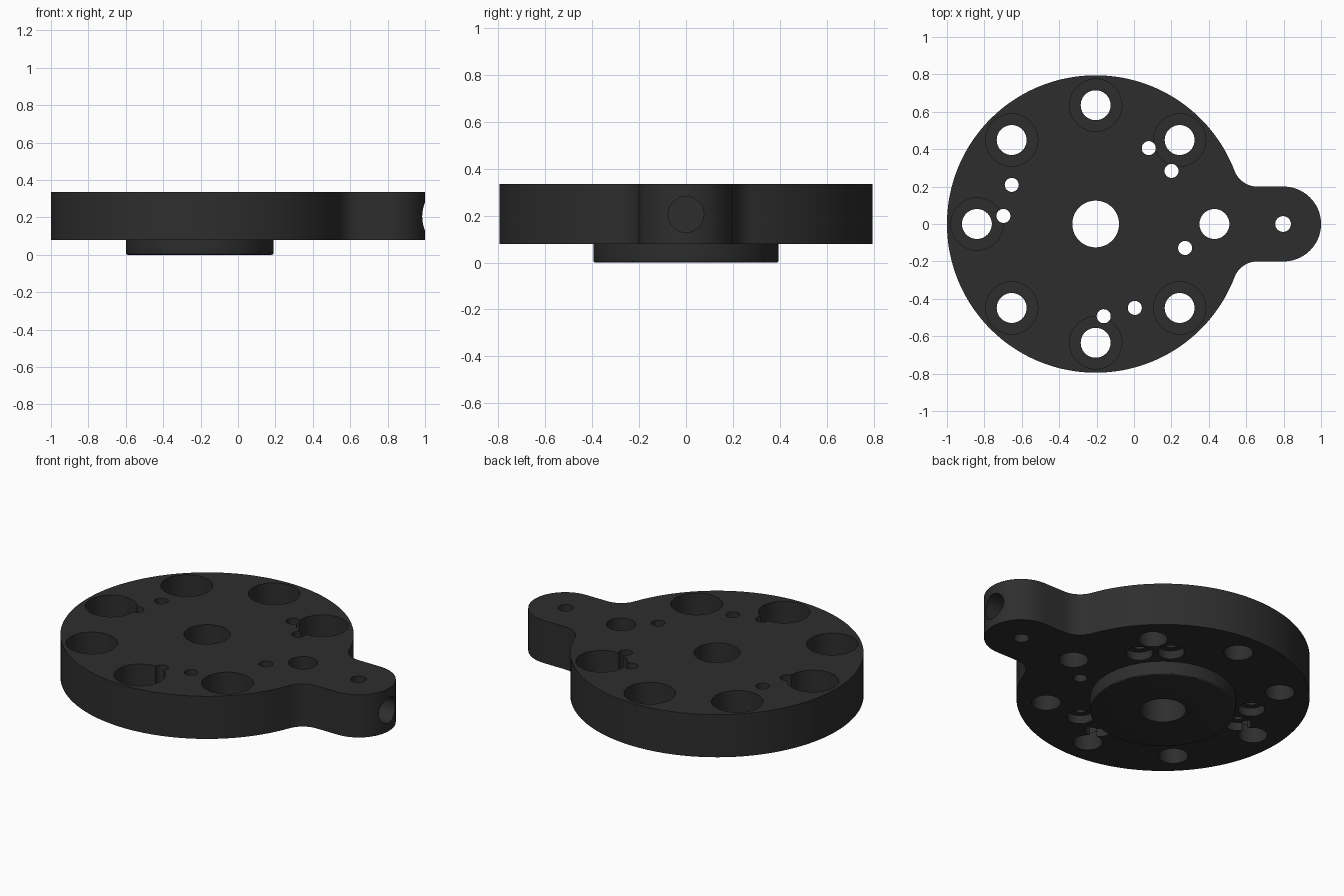
import bpy, bmesh
from math import cos, sin, radians, atan2, degrees, pi, hypot
from mathutils import Matrix, Vector

if "Cube" in bpy.data.objects:
    bpy.data.objects.remove(bpy.data.objects["Cube"], do_unlink=True)

CX, R = -0.205, 0.795               # disc centre and radius
BOTTOM, TOP = 0.08, 0.335           # plate faces
TAB_X, TAB_R = 0.8, 0.2             # rounded tab

black = bpy.data.materials.new("matte black")
black.use_nodes = True
black.diffuse_color = (0.027, 0.027, 0.027, 1)
black.node_tree.nodes["Principled BSDF"].inputs["Base Color"].default_value = (0.027, 0.027, 0.027, 1)


def make_object(name, bm):
    bmesh.ops.recalc_face_normals(bm, faces=bm.faces)
    mesh = bpy.data.meshes.new(name)
    bm.to_mesh(mesh)
    bm.free()
    obj = bpy.data.objects.new(name, mesh)
    bpy.context.collection.objects.link(obj)
    mesh.materials.append(black)
    return obj


def cylinder(name, x, y, r, z0, z1, segments=48, round_bottom=0):
    bm = bmesh.new()
    bmesh.ops.create_cone(bm, cap_ends=True, segments=segments, radius1=r, radius2=r,
                          depth=z1 - z0, matrix=Matrix.Translation((x, y, (z0 + z1) / 2)))
    if round_bottom:
        rim = [e for e in bm.edges if all(v.co.z < z0 + 0.001 for v in e.verts)]
        bmesh.ops.bevel(bm, geom=rim, offset=round_bottom, segments=3, profile=0.5, affect='EDGES')
    return make_object(name, bm)


def arc(x, y, r, start, end, steps):
    angles = [radians(start + (end - start) * i / steps) for i in range(steps + 1)]
    return [(x + r * cos(a), y + r * sin(a)) for a in angles]


def combine(target, tool, operation):
    mod = target.modifiers.new(operation.lower(), 'BOOLEAN')
    mod.operation, mod.object, mod.solver = operation, tool, 'EXACT'
    bpy.context.view_layer.objects.active = target
    bpy.ops.object.modifier_apply(modifier=mod.name)
    bpy.data.objects.remove(tool, do_unlink=True)


# Plate outline: disc, filleted neck and rounded tab
fx = 0.66
dx = fx - CX
fr = (dx * dx + TAB_R ** 2 - R * R) / (2 * (R - TAB_R))
fy = TAB_R + fr
neck = degrees(atan2(fy, dx))
outline = arc(CX, 0, R, neck, 360 - neck, 140)
outline += arc(fx, -fy, fr, 180 - neck, 90, 12)[1:]
outline += arc(TAB_X, 0, TAB_R, -90, 90, 40)
outline += arc(fx, fy, fr, 270, 180 + neck, 12)[:-1]
bm = bmesh.new()
face = bm.faces.new([bm.verts.new((x, y, BOTTOM)) for x, y in outline])
extruded = bmesh.ops.extrude_face_region(bm, geom=[face])
bmesh.ops.translate(bm, vec=(0, 0, TOP - BOTTOM),
                    verts=[g for g in extruded["geom"] if isinstance(g, bmesh.types.BMVert)])
plate = make_object("mounting_plate", bm)

# Centring boss underneath
combine(plate, cylinder("boss", CX, 0, 0.395, 0, 0.15, 128, 0.01), 'UNION')


def drill(x, y, r, z0=-0.1, z1=0.5):
    combine(plate, cylinder("drill", x, y, r, z0, z1), 'DIFFERENCE')


def on_circle(r, angle):
    return CX + r * cos(radians(angle)), r * sin(radians(angle))


# Centre bore
drill(CX, 0, 0.125)

# Bolt circle, counterbored from above except beside the tab
for i in range(8):
    x, y = on_circle(0.635, 45 * i)
    drill(x, y, 0.08)
    if i:
        drill(x, y, 0.14, 0.19)

# Three pairs of small screw holes, counterbored from below
for base in (45, 165, 285):
    for side in (-10, 10):
        x, y = on_circle(0.495, base + side)
        drill(x, y, 0.0375)
        drill(x, y, 0.073, -0.1, 0.13)

# Locating pin hole and tab hole
drill(*on_circle(0.495, -15), 0.0375)
drill(0.797, 0, 0.042)

# Horizontal hole in the tab end
bore = cylinder("bore", 0, 0, 0.076, -0.25, 0.25)
bore.data.transform(Matrix.Translation((0.85, 0, 0.205)) @ Matrix.Rotation(pi / 2, 4, 'Y'))
combine(plate, bore, 'DIFFERENCE')

# Smooth round walls, sharp rims
bpy.ops.object.select_all(action='DESELECT')
plate.select_set(True)
bpy.context.view_layer.objects.active = plate
bpy.ops.object.shade_smooth_by_angle(angle=radians(30))
